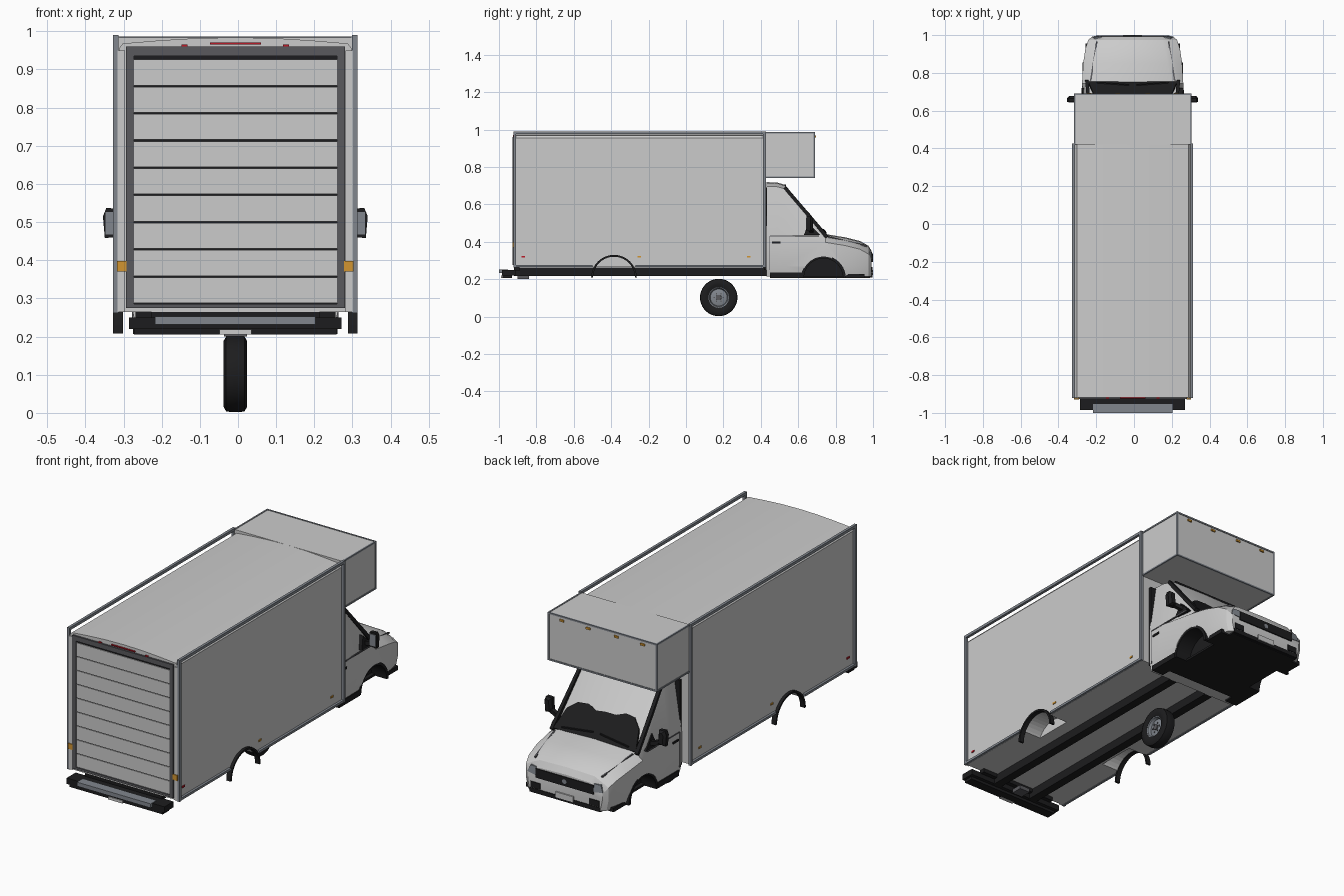
import bpy, bmesh, math
from mathutils import Vector

if "Cube" in bpy.data.objects:
    bpy.data.objects.remove(bpy.data.objects["Cube"])

CX = -0.007   # the body sits slightly off the grid centre


def mat(name, r, g, b):
    m = bpy.data.materials.new(name)
    m.diffuse_color = (r, g, b, 1)
    m.use_nodes = True
    m.node_tree.nodes["Principled BSDF"].inputs["Base Color"].default_value = m.diffuse_color
    return m


BLACK = mat("black_plastic", .012, .012, .013)
DARK = mat("dark_trim", .10, .10, .11)
STEEL = mat("steel", .22, .24, .27)
WHITE = mat("cab_paint", .72, .72, .72)
RED = mat("red_lens", .5, .01, .02)
AMBER = mat("amber_lens", .65, .3, .03)


def make(name, bm, m=None, smooth=None):
    bmesh.ops.recalc_face_normals(bm, faces=bm.faces[:])
    me = bpy.data.meshes.new(name)
    bm.to_mesh(me)
    bm.free()
    ob = bpy.data.objects.new(name, me)
    bpy.context.collection.objects.link(ob)
    if m:
        me.materials.append(m)
    if smooth:
        bpy.ops.object.select_all(action='DESELECT')
        bpy.context.view_layer.objects.active = ob
        ob.select_set(True)
        bpy.ops.object.shade_smooth_by_angle(angle=math.radians(smooth))
    return ob


def loft(name, rings, m=None, smooth=None, cap=True, loop=False):
    """Skin a list of equal-length point rings."""
    bm = bmesh.new()
    vs = [[bm.verts.new(p) for p in r] for r in rings]
    n = len(vs[0])
    for a, b in zip(vs, vs[1:] + ([vs[0]] if loop else [])):
        for i in range(n):
            j = (i + 1) % n
            bm.faces.new((a[i], a[j], b[j], b[i]))
    if cap and not loop:
        bm.faces.new(vs[0])
        bm.faces.new(vs[-1])
    return make(name, bm, m, smooth)


def box(name, x0, x1, y0, y1, z0, z1, m=None):
    q = [(x0, y0), (x1, y0), (x1, y1), (x0, y1)]
    return loft(name, [[(x, y, z) for x, y in q] for z in (z0, z1)], m)


def beam(name, a, b, r, m):
    a, b = Vector(a), Vector(b)
    q = (b - a).to_track_quat('Z', 'Y')
    c = [Vector((sx * r, sy * r, 0)) for sx, sy in ((-1, -1), (1, -1), (1, 1), (-1, 1))]
    return loft(name, [[p + q @ v for v in c] for p in (a, b)], m)


def arch(name, x0, x1, yc, zc, r0, r1, m):
    """Half ring standing over a wheel opening."""
    t = [math.pi * i / 20 for i in range(21)]
    pr = [(yc + r1 * math.cos(a), zc + r1 * math.sin(a)) for a in t]
    pr += [(yc + r0 * math.cos(a), zc + r0 * math.sin(a)) for a in reversed(t)] if r0 else []
    return loft(name, [[(x, y, z) for y, z in pr] for x in (x0, x1)], m, 35)


def lathe(name, prof, yc, zc, m, n=40):
    """Closed (x, r) profile turned about the x axis."""
    rings = [[(x, yc + r * math.cos(2 * math.pi * i / n), zc + r * math.sin(2 * math.pi * i / n))
              for x, r in prof] for i in range(n)]
    return loft(name, rings, m, 35, loop=True)


def cut_wheels(ob, x0, x1, yc, zc, r):
    for s in (-1, 1):
        t = [2 * math.pi * i / 40 for i in range(40)]
        c = loft("wheel_cutter", [[(s * x, yc + r * math.cos(a), zc + r * math.sin(a)) for a in t]
                                  for x in (x0, x1)])
        c.hide_render = True
        md = ob.modifiers.new("wheel_opening", 'BOOLEAN')
        md.operation, md.solver, md.object = 'DIFFERENCE', 'EXACT', c
        bpy.context.view_layer.objects.active = ob
        bpy.ops.object.modifier_apply(modifier=md.name)
        bpy.data.objects.remove(c)


# Cargo box with arched roof
half = [(.305, .265), (.305, .955), (.295, .968), (.2, .976), (.1, .982)]
sec = half + [(0, .984)] + [(-x, z) for x, z in reversed(half)]
cargo = loft("cargo_box", [[(x, y, z) for x, z in sec] for y in (-.918, .42)], smooth=25)
cut_wheels(cargo, .2, .4, -.385, .205, .118)

# Overhang above the cab with edge trim and marker lights
box("overhang", -.308, .308, .42, .688, .742, .984)
for s in (-1, 1):
    for z in (.744, .982):
        beam("overhang_side_trim", (s * .307, .42, z), (s * .307, .69, z), .004, STEEL)
    beam("overhang_corner_trim", (s * .307, .687, .742), (s * .307, .687, .986), .004, STEEL)
for z in (.744, .982):
    beam("overhang_front_trim", (-.307, .687, z), (.307, .687, z), .004, STEEL)
for x in (-.23, -.08, .08, .23):
    box("marker_light", x - .012, x + .012, .685, .694, .958, .968, AMBER)

# Side frames, wheel arch trims and side lights
for s in (-1, 1):
    X = s * .313
    for y in (-.915, .42):
        beam("frame_post", (X, y, .262), (X, y, .99), .007, STEEL)
    beam("frame_top_rail", (X, -.921, .983), (X, .427, .983), .007, STEEL)
    for y0, y1 in ((-.915, -.5), (-.27, .42)):
        beam("frame_bottom_rail", (X, y0, .27), (X, y1, .27), .006, STEEL)
    arch("rear_arch_trim", s * .295, s * .32, -.385, .208, .112, .122, BLACK)
    for y, m in ((-.87, RED), (-.25, AMBER), (.335, AMBER)):
        box("side_light", s * .3, s * .309, y - .01, y + .01, .315, .324, m)

# Roller shutter with frame
box("shutter_backing", -.28, .28, -.92, -.91, .275, .94, BLACK)
for i in range(9):
    z = .286 + i * .0713
    box("shutter_slat", -.267, .267, -.924, -.915, z + .002, z + .0693)
for s in (-1, 1):
    box("shutter_jamb", s * .266, s * .287, -.927, -.912, .275, .96, DARK)
    box("rear_indicator", s * .285, s * .31, -.928, -.91, .37, .398, AMBER)
    box("rear_red_marker", s * .133 - .008, s * .133 + .008, -.925, -.915, .956, .965, RED)
    box("rear_corner_post", s * .289, s * .309, -.923, -.912, .265, .95)
box("shutter_header", -.287, .287, -.927, -.912, .935, .96, DARK)
box("shutter_sill", -.287, .287, -.927, -.912, .275, .286, DARK)
box("brake_light", -.067, .067, -.925, -.915, .965, .97, RED)

# Chassis, rear step and plates
for s in (-1, 1):
    box("chassis_rail", s * .09, s * .135, -.92, .5, .218, .262, BLACK)
box("cross_member", -.22, .22, -.92, -.89, .245, .265, BLACK)
box("rear_bumper", -.278, .278, -.985, -.912, .22, .25, BLACK)
box("bumper_lower", -.265, .265, -.98, -.93, .206, .222, BLACK)
box("rear_step", -.21, .21, -1.0, -.952, .232, .253, STEEL)
box("rear_plate", -.042, .042, -.988, -.97, .205, .219)
box("tow_bracket", -.03, .03, -.9, -.84, .2, .22, DARK)

# Cab shell: (y, top height, belt half-width, top half-width)
cab_rings = []
for y, zt, w, wt in ((.43, .715, .27, .23), (.49, .712, .27, .23), (.53, .7, .27, .23),
                     (.745, .437, .268, .24), (.85, .42, .262, .225), (.93, .4, .25, .21),
                     (.975, .375, .235, .195), (.993, .345, .212, .18)):
    belt = min(.43, zt - .04)
    h = [(w - .012, .215), (w, .27), (w, belt), (wt, zt - .018), (wt - .04, zt)]
    cab_rings.append([(x, y, z) for x, z in h + [(0, zt + .004)] + [(-x, z) for x, z in reversed(h)]])
cab = loft("cab_shell", cab_rings, WHITE, 28)
cut_wheels(cab, .17, .35, .735, .205, .116)
box("cab_underside", -.2, .2, .5, .985, .207, .218, BLACK)
box("cab_rear_seal", -.262, .262, .418, .434, .25, .69, BLACK)


# Lower windscreen shade with wavy edge
def screen(x, t, off):
    return (x, .745 - .215 * t + .774 * off, .437 + .263 * t + .633 * off)


wave = [(.205, .3), (.16, .42), (.1, .44), (.05, .38), (0, .4), (-.06, .4), (-.11, .46), (-.16, .44), (-.205, .3)]
outline = [(-.235, -.02), (.235, -.02)] + wave
loft("windscreen_shade", [[screen(x, t, o) for x, t in outline] for o in (-.01, .007)], BLACK)
beam("windscreen_top_seal", screen(-.19, 1, .001), screen(.19, 1, .001), .005, BLACK)
for s in (-1, 1):
    beam("wiper", screen(s * .19, .02, .01), screen(s * .02, .08, .01), .003, BLACK)
    beam("windscreen_pillar", (s * .222, .528, .69), (s * .242, .755, .425), .009, BLACK)
    # Front wheel housing
    arch("front_arch_liner", s * .17, s * .266, .735, .207, .104, .119, BLACK)
    arch("front_arch_wall", s * .165, s * .18, .735, .207, 0, .117, BLACK)
    # Sills, doors and lights
    box("cab_sill", s * .2, s * .268, .45, .62, .207, .235, BLACK)
    box("bumper_skirt", s * .2, s * .25, .85, .955, .207, .228, BLACK)
    box("door_handle", s * .26, s * .275, .46, .505, .391, .401, BLACK)
    beam("door_seam", (s * .269, .445, .25), (s * .269, .445, .43), .002, DARK)
    beam("window_sill", (s * .269, .45, .431), (s * .268, .71, .431), .003, DARK)
    beam("bonnet_seam", (s * .222, .76, .425), (s * .19, .965, .377), .004, DARK)
    loft("headlight", [[(s * .165, y, .305), (s * .215, y - .005, .31), (s * .2, y - .01, .345), (s * .165, y - .005, .345)]
                       for y in (.97, .998)], STEEL)
    box("fog_vent", s * .14, s * .195, .98, .997, .235, .265, BLACK)
    # Mirrors
    loft("mirror_housing", [[(s * x, y, z) for x, z in ((.3 + i, .462 + i), (.342 - i, .458 + i), (.347 - i, .515),
                             (.338 - i, .537 - i), (.305 + i, .535 - i))]
                            for y, i in ((.645, 0), (.665, 0), (.678, .01))], BLACK, 30)
    box("mirror_glass", s * .306, s * .34, .642, .648, .468, .527, STEEL)
    beam("mirror_arm", (s * .25, .675, .455), (s * .32, .66, .475), .01, BLACK)
    loft("mirror_base", [[(s * x, .63, .435), (s * x, .72, .435), (s * (x - .01), .655, .5)] for x in (.245, .27)], BLACK)

# Front grille, lower intake and plate
box("grille", -.165, .165, .98, .999, .292, .338, BLACK)
lathe("grille_disc", [(-.001, 0.0001), (.001, .0001), (.001, .012), (-.001, .012)], 0, 0, STEEL, 20)
disc = bpy.data.objects["grille_disc"]
disc.rotation_euler.z = math.pi / 2
disc.location = (0, .9985, .315)
box("lower_intake", -.2, .2, .975, .996, .21, .232, BLACK)
box("front_plate", -.05, .05, .985, 1.0, .222, .25)

# Spare wheel slung under the chassis
Y, Z = .175, .102
tyre = [(-.026, .055), (-.031, .07), (-.031, .086), (-.024, .098), (-.01, .1), (.01, .1),
        (.024, .098), (.031, .086), (.031, .07), (.026, .055)]
lathe("spare_tyre", tyre, Y, Z, BLACK)
lathe("spare_rim", [(-.022, .05), (-.027, .058), (.027, .058), (.022, .05), (.008, .045), (.012, .03),
                    (.012, .0005), (-.005, .0005), (-.005, .045)], Y, Z, STEEL)
lathe("spare_hub", [(-.012, .0005), (.018, .0005), (.018, .014), (-.012, .016)], Y, Z, DARK, 24)
for i in range(6):
    a = i * math.pi / 3
    lathe("wheel_nut", [(.008, .0002), (.016, .0002), (.016, .004), (.008, .004)],
          Y + .024 * math.cos(a), Z + .024 * math.sin(a), DARK, 6)

for ob in bpy.context.scene.objects:
    ob.location.x += CX
